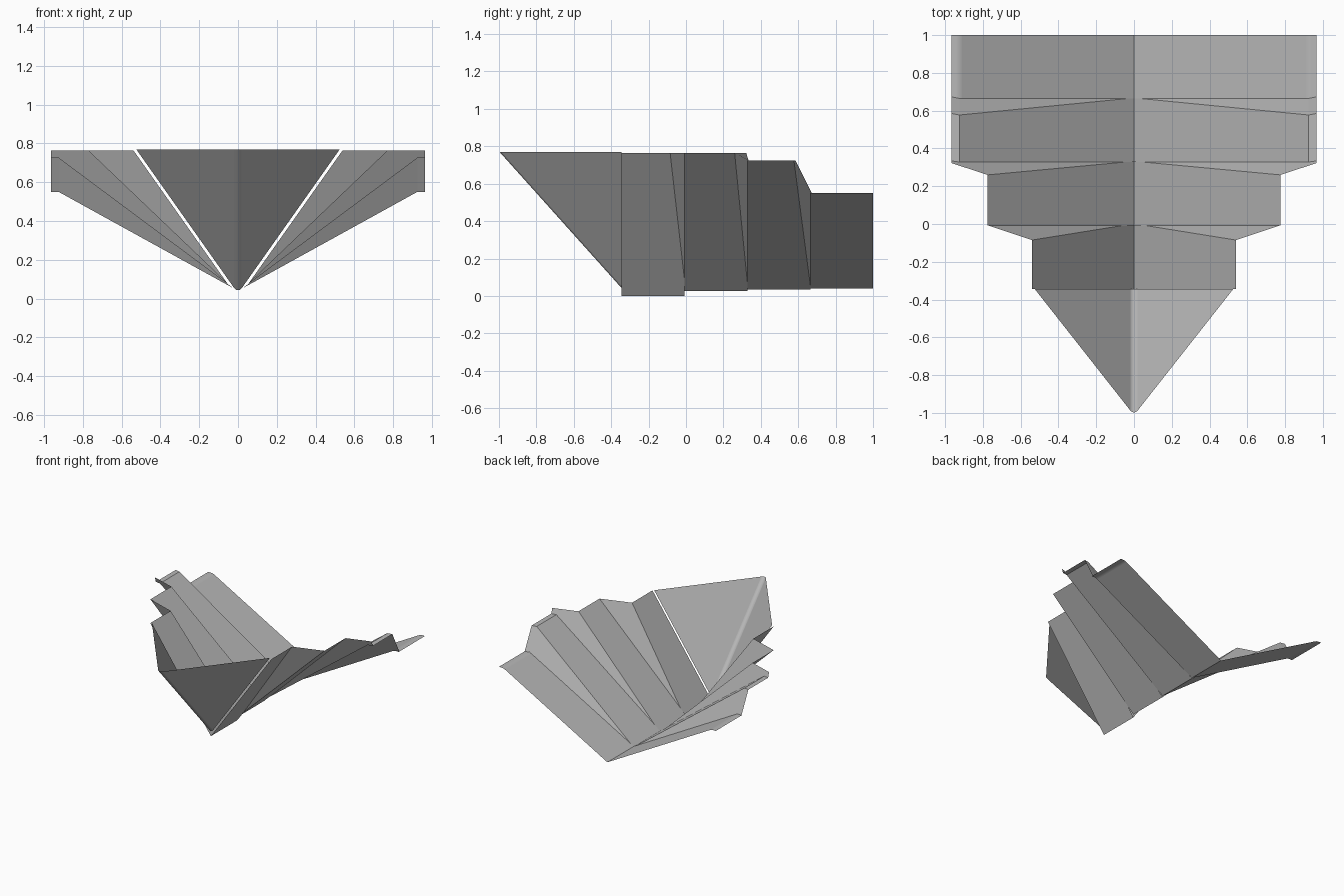
import bpy, bmesh
from mathutils import Vector

cube = bpy.data.objects.get("Cube")
if cube:
    bpy.data.objects.remove(cube, do_unlink=True)

grey = bpy.data.materials.new("plain grey")
grey.use_nodes = True
colour = (0.48, 0.48, 0.48, 1)
grey.diffuse_color = colour
grey.node_tree.nodes["Principled BSDF"].inputs["Base Color"].default_value = colour


def sheet(name, panels, fold_x=None, radius=0):
    """Thin sheet from right-hand panels, mirrored in x; the fold at |x| = fold_x is rounded."""
    bm = bmesh.new()
    for side in (1, -1):
        for panel in panels:
            face = bm.faces.new([bm.verts.new((side * x, y, z)) for x, y, z in panel])
            face.normal_update()
            if face.normal.z < 0:
                face.normal_flip()
    bmesh.ops.remove_doubles(bm, verts=bm.verts[:], dist=0.0005)
    if fold_x is not None:
        folds = [e for e in bm.edges if len(e.link_faces) == 2
                 and all(abs(abs(v.co.x) - fold_x) < 0.001 for v in e.verts)]
        made = bmesh.ops.bevel(bm, geom=folds, offset=radius, offset_type='OFFSET',
                               segments=5, profile=0.5, affect='EDGES')
        for face in made["faces"]:
            face.smooth = True
    mesh = bpy.data.meshes.new(name)
    bm.to_mesh(mesh)
    bm.free()
    mesh.materials.append(grey)
    obj = bpy.data.objects.new(name, mesh)
    bpy.context.collection.objects.link(obj)
    return obj


def crossing(low, high, y):
    """Point where two V sections, given as (keel z, rim x, rim z), cross."""
    s1 = (low[2] - low[0]) / low[1]
    s2 = (high[2] - high[0]) / high[1]
    x = (high[0] - low[0]) / (s1 - s2)
    return (x, y, low[0] + s1 * x)


# V sections from front to back: keel height, rim half width, rim height
V1 = (0.0, 0.54, 0.765)
V2 = (0.025, 0.775, 0.765)
V3 = (0.035, 0.925, 0.724)
V4 = (0.04, 0.925, 0.55)
EDGE = 0.965

# Seams along the length, and the start of each pleat at the rim
Y0, Y1, Y2, Y3, Y4 = -0.345, -0.007, 0.328, 0.665, 1.0
R1, R2, R3 = -0.085, 0.26, 0.577

P1 = crossing(V1, V2, Y1)
P2 = crossing(V2, V3, Y2)
P3 = crossing(V3, V4, Y3)


def rib(section, y_start, y_rim, y_end, inner):
    keel, x, z = section
    return [(0, y_start, keel), (x, y_start, z), (x, y_rim, z), inner, (0, y_end, keel)]


# Pointed prow with a rounded keel
sheet("prow", [[(0, -1.012, 0.77), (0.525, Y0, 0.77), (0, Y0, 0.026)]], 0, 0.027)

# Broad ribs
sheet("front_rib", [rib(V1, Y0, R1, Y1, P1)])
sheet("middle_rib", [rib(V2, Y1, R2, Y2, P2)])
rim3 = V3[1:]
sheet("rear_rib", [
    rib(V3, Y2, R3, Y3, P3),
    [(rim3[0], Y2, rim3[1]), (EDGE, Y2 + 0.006, rim3[1]),
     (EDGE, R3 + 0.008, rim3[1]), (rim3[0], R3, rim3[1])],
])

# Tail with its rounded rim lip
rim4 = V4[1:]
sheet("tail", [
    [(0, Y3, V4[0]), (rim4[0], Y3, rim4[1]), (rim4[0], Y4, rim4[1]), (0, Y4, V4[0])],
    [(rim4[0], Y3, rim4[1]), (EDGE, Y3, rim4[1]), (EDGE, Y4, rim4[1]), (rim4[0], Y4, rim4[1])],
], rim4[0], 0.015)

# Steep pleats joining the ribs
sheet("front_pleat", [[P1, (V1[1], R1, V1[2]), (V2[1], Y1, V2[2])]])
sheet("middle_pleat", [[P2, (V2[1], R2, V2[2]), (EDGE, Y2 - 0.006, V2[2]),
                        (EDGE, Y2 + 0.006, rim3[1]), (rim3[0], Y2, rim3[1])]])
sheet("rear_pleat", [
    [P3, (rim3[0], R3, rim3[1]), (rim4[0], Y3, rim4[1])],
    [(rim3[0], R3, rim3[1]), (EDGE, R3 + 0.008, rim3[1]),
     (EDGE, Y3 + 0.008, rim4[1]), (rim4[0], Y3, rim4[1])],
])
